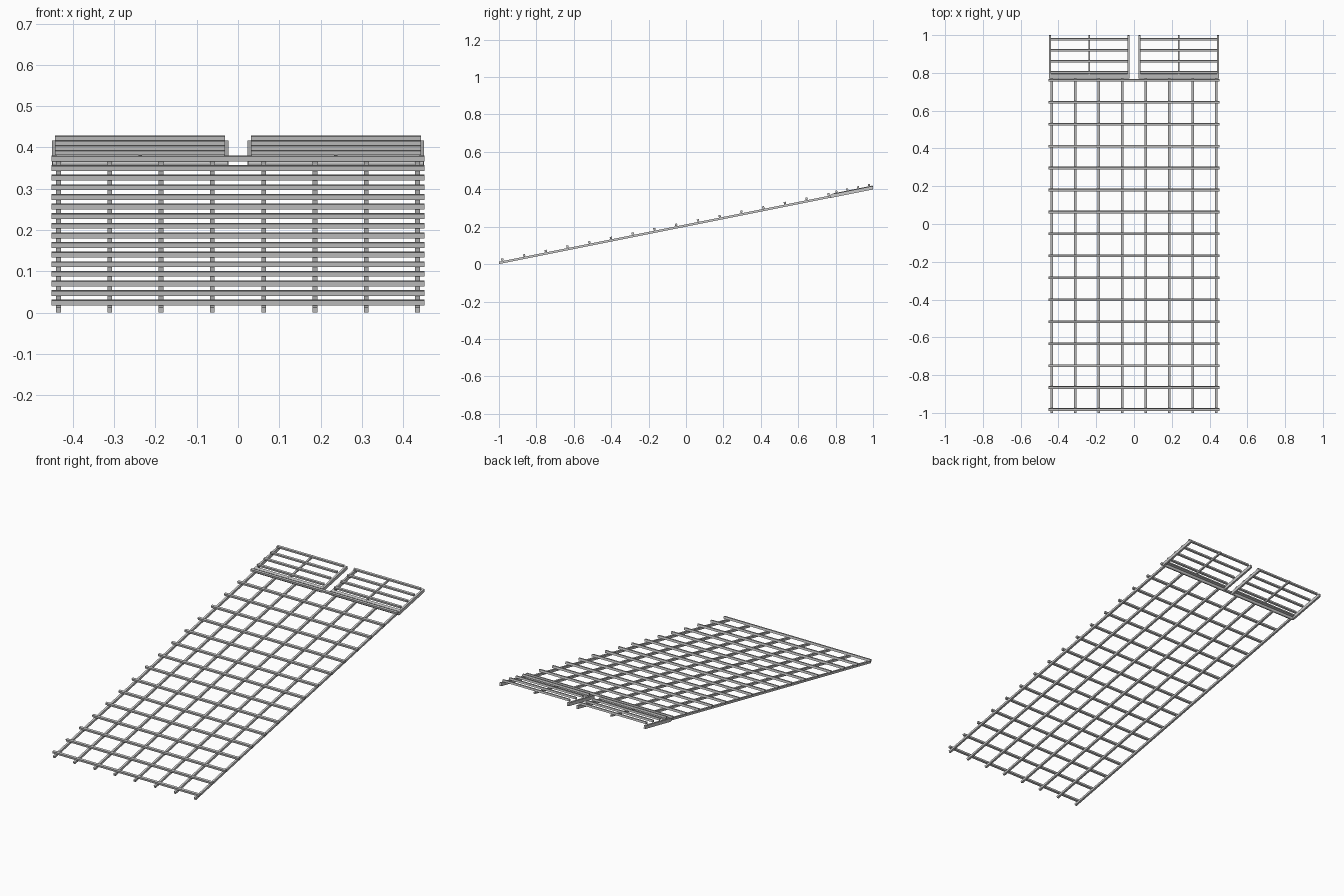
import bpy
from math import atan

if "Cube" in bpy.data.objects:
    bpy.data.objects.remove(bpy.data.objects["Cube"])

SLOPE = 0.2
TILT = atan(SLOPE)


def bar(name, loc, size):
    """Square or flat bar lying along the slope."""
    bpy.ops.mesh.primitive_cube_add(size=1, location=loc)
    o = bpy.context.object
    o.name = name
    o.scale = size
    o.rotation_euler.x = TILT
    return o


def tube(name, x0, x1, y, z, r):
    """Round tube running across the ramp."""
    bpy.ops.mesh.primitive_cylinder_add(vertices=16, radius=r, depth=abs(x1 - x0),
                                        location=((x0 + x1) / 2, y, z),
                                        rotation=(0, 1.570796, 0))
    o = bpy.context.object
    o.name = name
    bpy.ops.object.shade_smooth_by_angle()
    return o


# lengthwise bars of the main grid
for i in range(8):
    x = -0.435 + i * 0.87 / 7
    bar("lengthwise_bar", (x, -0.112, 0.0065 + 0.888 * SLOPE), (0.0115, 1.81, 0.012))

# cross bars resting on top
for i in range(16):
    bar("cross_bar", (0, -0.982 + i * 0.1162, 0.024 + i * 0.02329), (0.903, 0.012, 0.012))

# two hinged flaps at the upper end
for s in (-1, 1):
    # side rails
    for x in (0.029, 0.445):
        bar("flap_side_rail", (s * x, 0.887, 0.386), (0.011, 0.228, 0.018))
    # thin centre bar under the cross bars
    bar("flap_centre_bar", (s * 0.237, 0.892, 0.3945), (0.009, 0.218, 0.009))
    # flap cross bars
    for i in range(4):
        bar("flap_cross_bar", (s * 0.2375, 0.804 + i * 0.058, 0.3875 + i * 0.0117),
            (0.411, 0.011, 0.011))
    # hinge strip and tube
    bar("hinge_strip", (s * 0.237, 0.787, 0.373), (0.424, 0.018, 0.008))
    tube("hinge_tube", s * 0.025, s * 0.449, 0.777, 0.362, 0.008)
